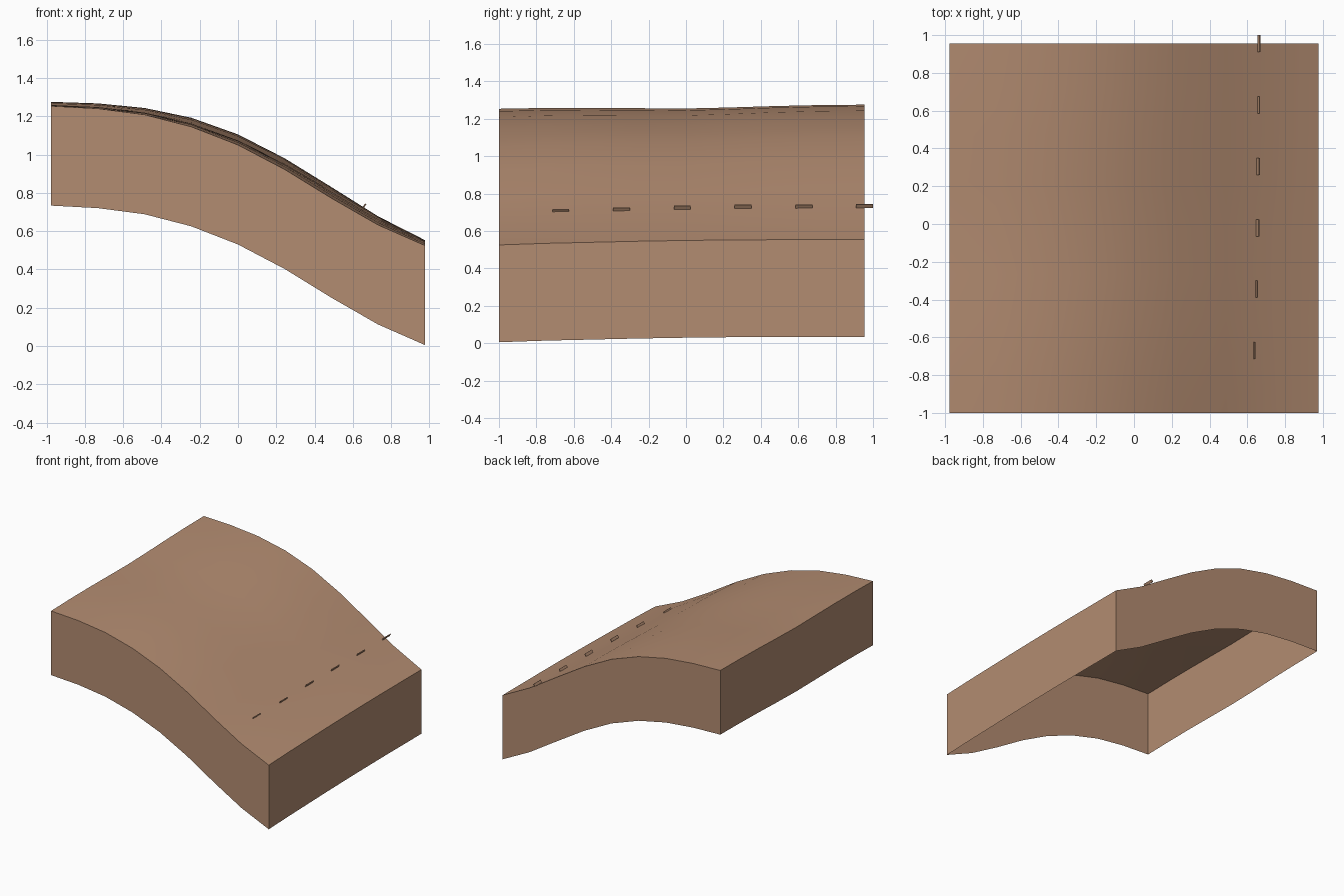
import bpy, bmesh, math
from mathutils import Matrix, Vector

cube = bpy.data.objects.get("Cube")
if cube:
    bpy.data.objects.remove(cube, do_unlink=True)

# One earthy brown for the whole model
earth = bpy.data.materials.new("earth_brown")
earth.use_nodes = True
COLOUR = (0.45, 0.262, 0.165, 1)
earth.diffuse_color = COLOUR
earth.node_tree.nodes["Principled BSDF"].inputs["Base Color"].default_value = COLOUR

N = 8
HALF_X, FRONT_Y, BACK_Y, DEPTH = 0.976, -1.0, 0.955, 0.52
# Slope profiles at the front and back edges
FRONT = [1.253, 1.24, 1.208, 1.145, 1.05, 0.922, 0.772, 0.632, 0.525]
BACK = [1.275, 1.267, 1.243, 1.192, 1.105, 0.98, 0.83, 0.677, 0.553]
# How the height blends from front to back, at the high and low ends
HIGH_BLEND = [0, 0.2, 0.25, 0.15, 0.05, 0.3, 0.65, 0.9, 1]
LOW_BLEND = [0, 0.3, 0.5, 0.7, 0.85, 0.95, 1, 1, 1]


def surface_point(i, j):
    s = i / N
    t = HIGH_BLEND[j] * (1 - s) + LOW_BLEND[j] * s
    return Vector((HALF_X * (2 * s - 1),
                   FRONT_Y + (BACK_Y - FRONT_Y) * j / N,
                   FRONT[i] + (BACK[i] - FRONT[i]) * t))


def finish(bm, name):
    mesh = bpy.data.meshes.new(name)
    bm.to_mesh(mesh)
    bm.free()
    mesh.materials.append(earth)
    obj = bpy.data.objects.new(name, mesh)
    bpy.context.collection.objects.link(obj)
    return obj


# Sloping ground with skirt walls, open underneath
bm = bmesh.new()
grid = [[bm.verts.new(surface_point(i, j)) for j in range(N + 1)] for i in range(N + 1)]
for i in range(N):
    for j in range(N):
        bm.faces.new((grid[i][j], grid[i + 1][j], grid[i + 1][j + 1], grid[i][j + 1]))
rim = [grid[i][0] for i in range(N)] + [grid[N][j] for j in range(N)]
rim += [grid[i][N] for i in range(N, 0, -1)] + [grid[0][j] for j in range(N, 0, -1)]
hem = [bm.verts.new(v.co - Vector((0, 0, DEPTH))) for v in rim]
for k in range(len(rim)):
    n = (k + 1) % len(rim)
    bm.faces.new((rim[k], hem[k], hem[n], rim[n]))
ground = finish(bm, "sloping_ground")
bpy.ops.object.select_all(action='DESELECT')
ground.select_set(True)
bpy.context.view_layer.objects.active = ground
bpy.ops.object.shade_smooth_by_angle(angle=math.radians(35))

# Row of short ridges standing square to the slope
RIDGE_X = [0.635, 0.649, 0.655, 0.658, 0.66, 0.662]
RIDGE_Z = [0.705, 0.714, 0.726, 0.73, 0.73, 0.733]
for k, (x, z) in enumerate(zip(RIDGE_X, RIDGE_Z)):
    bm = bmesh.new()
    bmesh.ops.create_cube(bm, size=1, matrix=Matrix.Diagonal((0.006, 0.09, 0.022, 1)))
    ridge = finish(bm, f"ridge_{k + 1}")
    ridge.location = (x, -0.67 + 0.325 * k, z)
    ridge.rotation_euler.y = math.radians(32)
